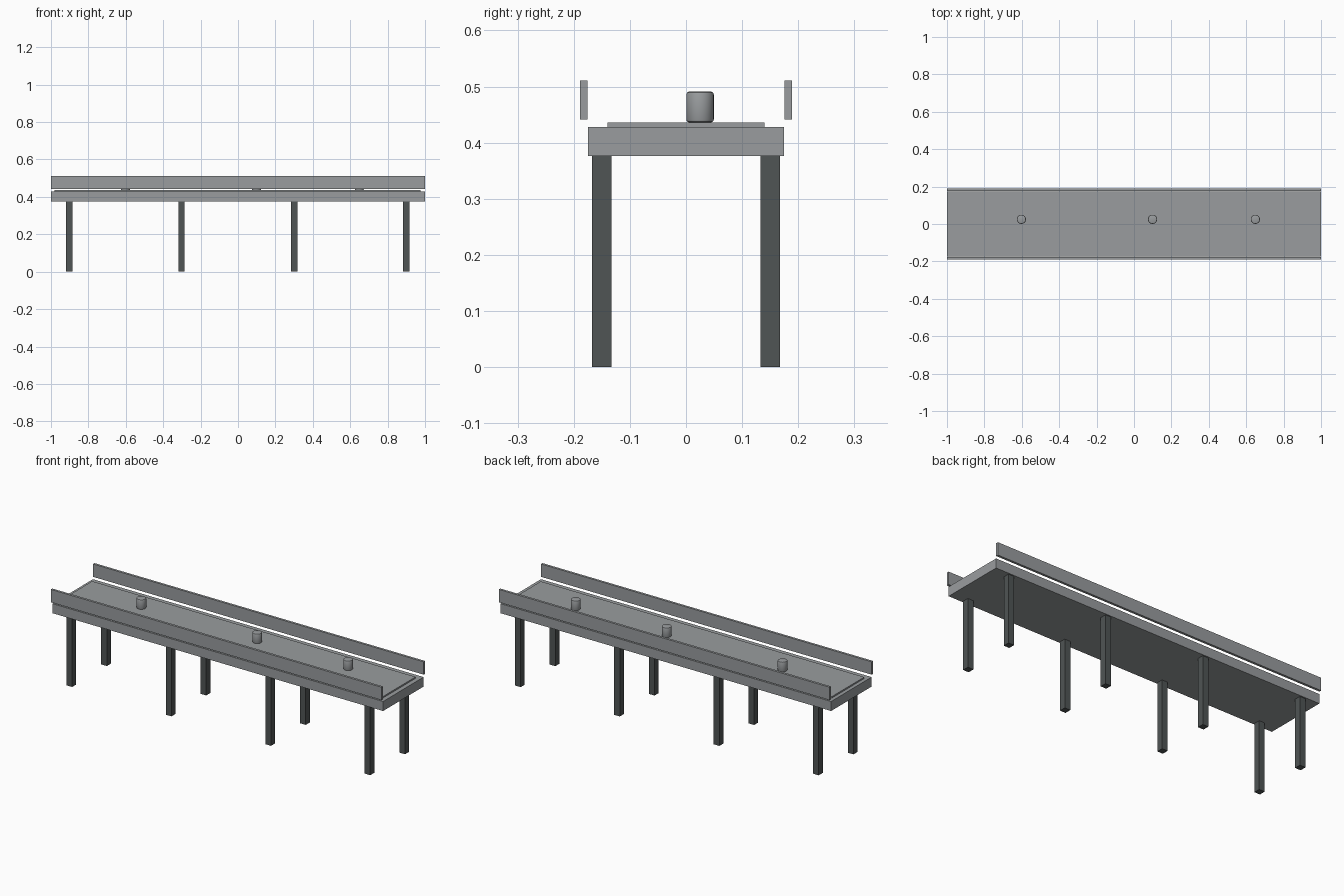
import bpy
import bmesh
from math import radians

if "Cube" in bpy.data.objects:
    bpy.data.objects.remove(bpy.data.objects["Cube"], do_unlink=True)


def material(name, color):
    mat = bpy.data.materials.new(name)
    mat.use_nodes = True
    mat.diffuse_color = (*color, 1)
    mat.node_tree.nodes["Principled BSDF"].inputs["Base Color"].default_value = (*color, 1)
    return mat


steel = material("steel grey", (0.32, 0.335, 0.345))
dark = material("dark grey", (0.08, 0.09, 0.09))


def finish(bm, name, mat):
    mesh = bpy.data.meshes.new(name)
    bm.to_mesh(mesh)
    bm.free()
    mesh.materials.append(mat)
    obj = bpy.data.objects.new(name, mesh)
    bpy.context.collection.objects.link(obj)
    return obj


def box(name, low, high, mat):
    bm = bmesh.new()
    bmesh.ops.create_cube(bm, size=1)
    for v in bm.verts:
        v.co = [(a + b) / 2 + c * (b - a) for a, b, c in zip(low, high, v.co)]
    return finish(bm, name, mat)


def can(name, x, y, base, radius, height, mat):
    # Upright cylinder with softened rims
    bm = bmesh.new()
    bmesh.ops.create_cone(bm, cap_ends=True, segments=32, radius1=radius,
                          radius2=radius, depth=height)
    bmesh.ops.translate(bm, verts=bm.verts, vec=(x, y, base + height / 2))
    rims = [e for e in bm.edges if abs(e.verts[0].co.z - e.verts[1].co.z) < 0.001]
    bmesh.ops.bevel(bm, geom=rims, offset=0.005, segments=2, profile=0.5,
                    affect='EDGES')
    obj = finish(bm, name, mat)
    bpy.ops.object.select_all(action='DESELECT')
    obj.select_set(True)
    bpy.context.view_layer.objects.active = obj
    bpy.ops.object.shade_smooth_by_angle(angle=radians(30))


# Bed and belt
box("bed", (-1, -0.175, 0.376), (1, 0.175, 0.428), steel)
box("belt", (-0.98, -0.14, 0.428), (0.976, 0.14, 0.436), steel)

# Floating side rails and leg pairs
for side, s in (("front", -1), ("back", 1)):
    y = s * 0.182
    box(side + "_rail", (-1, y - 0.0065, 0.441), (1, y + 0.0065, 0.511), steel)
    for i, x in enumerate((-0.903, -0.302, 0.3, 0.9)):
        y_leg = s * 0.15
        box(f"{side}_leg_{i + 1}", (x - 0.017, y_leg - 0.0175, 0),
            (x + 0.017, y_leg + 0.0175, 0.376), dark)

# Cans riding on the belt
for i, x in enumerate((-0.602, 0.099, 0.649)):
    can(f"can_{i + 1}", x, 0.025, 0.436, 0.0245, 0.055, steel)
